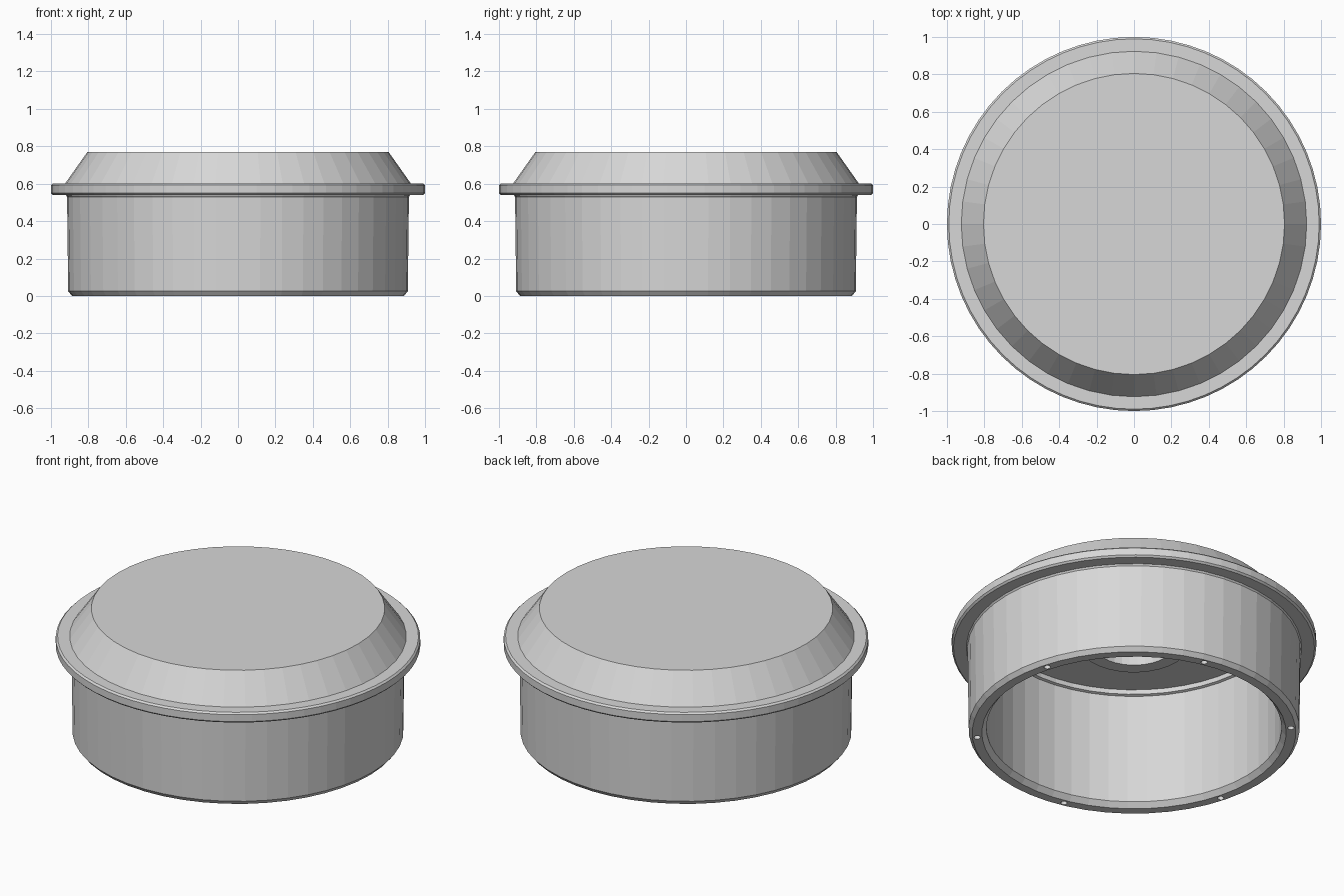
import bpy, bmesh, math
from mathutils import Matrix, Vector

cube = bpy.data.objects.get("Cube")
if cube:
    bpy.data.objects.remove(cube, do_unlink=True)

grey = bpy.data.materials.new("light_grey")
grey.use_nodes = True
colour = (0.68, 0.68, 0.68, 1)
grey.diffuse_color = colour
grey.node_tree.nodes["Principled BSDF"].inputs["Base Color"].default_value = colour


def add_object(name, bm):
    bmesh.ops.recalc_face_normals(bm, faces=bm.faces)
    mesh = bpy.data.meshes.new(name)
    bm.to_mesh(mesh)
    bm.free()
    mesh.materials.append(grey)
    obj = bpy.data.objects.new(name, mesh)
    bpy.context.collection.objects.link(obj)
    return obj


def lathe(name, profile, steps=48, closed=False):
    """Turn a (radius, height) profile around the z axis."""
    bm = bmesh.new()
    verts = [bm.verts.new((r, 0, z)) for r, z in profile]
    edges = [bm.edges.new(pair) for pair in zip(verts, verts[1:])]
    if closed:
        edges.append(bm.edges.new((verts[-1], verts[0])))
    bmesh.ops.spin(bm, geom=verts + edges, cent=(0, 0, 0), axis=(0, 0, 1),
                   angle=math.tau, steps=steps)
    bmesh.ops.remove_doubles(bm, verts=bm.verts, dist=0.0005)
    return add_object(name, bm)


# Hollow body: sloped cap, wall, chamfered rim, stepped cavity
body = lathe("body", [
    (0, 0.77), (0.805, 0.77), (0.925, 0.6), (0.92, 0.538), (0.914, 0.53),
    (0.908, 0.025), (0.888, 0), (0.835, 0), (0.81, 0.03),
    (0.81, 0.697), (0.795, 0.702), (0.795, 0.73), (0, 0.73)])

# Flange ring with softened edges
flange = lathe("flange", [
    (0.9, 0.54), (0.99, 0.54), (1, 0.55), (1, 0.592), (0.99, 0.602), (0.9, 0.602)],
    steps=64, closed=True)

# Central tube under the cap
tube = lathe("inner_tube", [(0.22, 0.555), (0.3, 0.555), (0.3, 0.74), (0.22, 0.74)],
             steps=32, closed=True)

# Six small screw holes in the rim
bm = bmesh.new()
for i in range(6):
    angle = math.radians(16.5 + 60 * i)
    spot = Vector((0.862 * math.cos(angle), 0.862 * math.sin(angle), 0.02))
    bmesh.ops.create_cone(bm, cap_ends=True, segments=12, radius1=0.018, radius2=0.018,
                          depth=0.16, matrix=Matrix.Translation(spot))
cutter = add_object("hole_cutter", bm)
cutter.hide_render = True

cut = body.modifiers.new("screw_holes", 'BOOLEAN')
cut.operation = 'DIFFERENCE'
cut.solver = 'EXACT'
cut.object = cutter
bpy.context.view_layer.objects.active = body
bpy.ops.object.modifier_apply(modifier=cut.name)
bpy.data.objects.remove(cutter, do_unlink=True)
